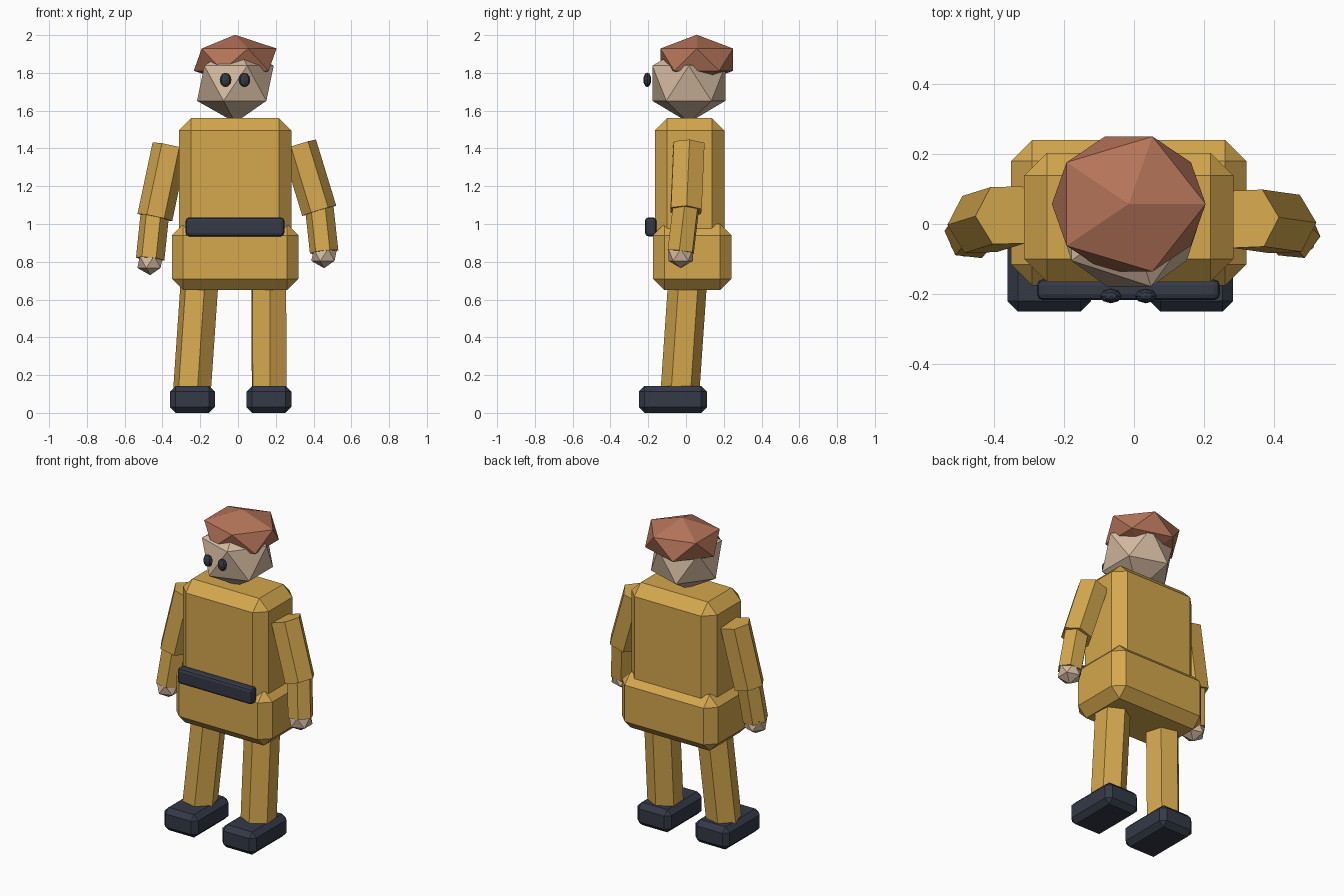
import bpy
import bmesh
from math import radians
from mathutils import Matrix, Vector

cube = bpy.data.objects.get("Cube")
if cube:
    bpy.data.objects.remove(cube, do_unlink=True)


def material(name, colour):
    mat = bpy.data.materials.new(name)
    mat.use_nodes = True
    mat.diffuse_color = (*colour, 1)
    shader = next(n for n in mat.node_tree.nodes if n.type == "BSDF_PRINCIPLED")
    shader.inputs["Base Color"].default_value = (*colour, 1)
    shader.inputs["Roughness"].default_value = 0.8
    return mat


mustard = material("mustard_cloth", (0.66, 0.39, 0.075))
skin = material("skin", (0.66, 0.49, 0.35))
auburn = material("auburn_hair", (0.46, 0.175, 0.10))
navy = material("dark_navy", (0.033, 0.041, 0.062))


def finish(name, bm, mat):
    mesh = bpy.data.meshes.new(name)
    bm.to_mesh(mesh)
    bm.free()
    mesh.materials.append(mat)
    obj = bpy.data.objects.new(name, mesh)
    bpy.context.collection.objects.link(obj)
    return obj


def block(name, low, high, bevel, mat, segments=1):
    """Chamfered box between two opposite corners."""
    low, high = Vector(low), Vector(high)
    bm = bmesh.new()
    bmesh.ops.create_cube(bm, size=1)
    bmesh.ops.scale(bm, vec=high - low, verts=bm.verts)
    bmesh.ops.translate(bm, vec=(low + high) / 2, verts=bm.verts)
    bmesh.ops.bevel(bm, geom=bm.edges[:], offset=bevel, segments=segments,
                    profile=0.5, affect="EDGES")
    return finish(name, bm, mat)


def limb(name, bottom, top, radius, twist, mat):
    """Six-sided tube between two points, turned about its own axis."""
    bottom, top = Vector(bottom), Vector(top)
    axis = top - bottom
    tilt = Vector((0, 0, 1)).rotation_difference(axis).to_matrix().to_4x4()
    bm = bmesh.new()
    bmesh.ops.create_cone(
        bm, cap_ends=True, segments=6, radius1=radius, radius2=radius,
        depth=axis.length,
        matrix=Matrix.Translation((bottom + top) / 2) @ tilt
        @ Matrix.Rotation(radians(twist), 4, "Z"))
    return finish(name, bm, mat)


def ball(name, centre, radii, mat):
    """Faceted ball with twenty sides."""
    bm = bmesh.new()
    bmesh.ops.create_icosphere(bm, subdivisions=1, radius=1)
    bmesh.ops.scale(bm, vec=radii, verts=bm.verts)
    bmesh.ops.translate(bm, vec=centre, verts=bm.verts)
    return finish(name, bm, mat)


def eye(name, centre, radii):
    bm = bmesh.new()
    bmesh.ops.create_uvsphere(bm, u_segments=8, v_segments=6, radius=1)
    bmesh.ops.scale(bm, vec=radii, verts=bm.verts)
    bmesh.ops.translate(bm, vec=centre, verts=bm.verts)
    return finish(name, bm, navy)


# Body
block("torso", (-0.313, -0.165, 0.86), (0.283, 0.203, 1.56), 0.065, mustard)
block("hips", (-0.35, -0.175, 0.65), (0.32, 0.24, 1.0), 0.06, mustard)
block("belt", (-0.277, -0.217, 0.935), (0.245, -0.157, 1.035), 0.018, navy, 2)

# Head
ball("head", (-0.014, 0.015, 1.745), (0.227, 0.227, 0.208), skin)
ball("hair", (-0.015, 0.057, 1.87), (0.245, 0.226, 0.132), auburn)
for side, x in (("right", -0.066), ("left", 0.034)):
    eye(side + "_eye", (x, -0.205, 1.763), (0.031, 0.021, 0.038))

# Legs
limb("right_leg", (-0.246, -0.034, 0.08), (-0.2, 0.012, 0.75), 0.103, 16, mustard)
limb("left_leg", (0.165, -0.034, 0.08), (0.163, 0.012, 0.75), 0.103, 3, mustard)
for side, x in (("right", -0.36), ("left", 0.045)):
    block(side + "_boot", (x, -0.25, 0), (x + 0.237, 0.11, 0.143), 0.03, navy)

# Arms: shoulder, elbow, wrist and hand centre for each side
arms = {
    "right": ((-0.36, 0.025, 1.413), (-0.44, 0, 1.035), (-0.465, -0.028, 0.815)),
    "left": ((0.323, 0.015, 1.42), (0.43, 0, 1.07), (0.456, -0.028, 0.852)),
}
for side, (shoulder, elbow, wrist) in arms.items():
    limb(side + "_upper_arm", elbow, shoulder, 0.094, 32, mustard)
    limb(side + "_forearm", wrist, Vector(elbow) + Vector((0, 0, 0.02)),
         0.076, 24, mustard)
    ball(side + "_hand", Vector(wrist) - Vector((0, 0, 0.016)),
         (0.076, 0.076, 0.07), skin)
